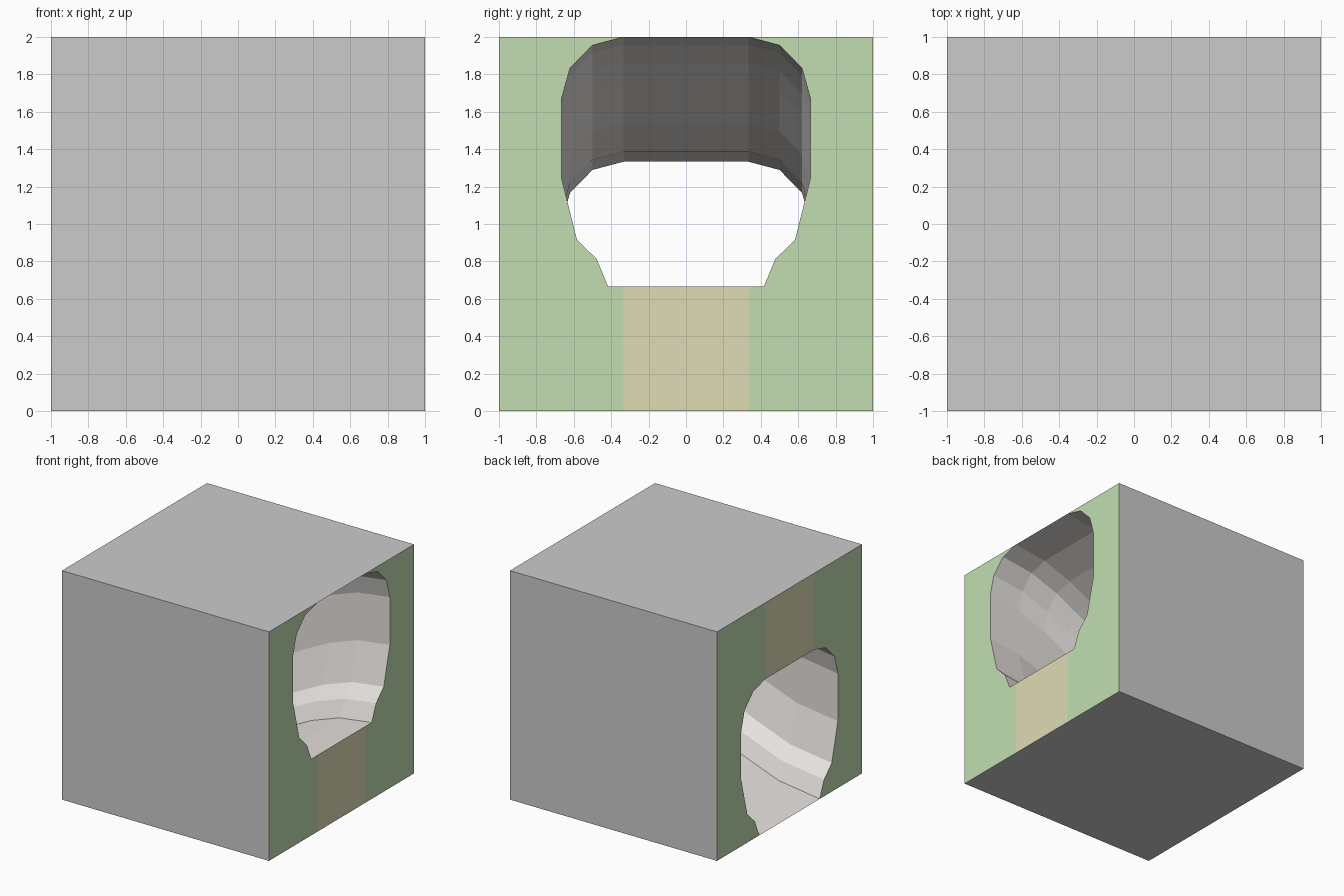
import bpy

if "Cube" in bpy.data.objects:
    bpy.data.objects.remove(bpy.data.objects["Cube"])

T = 2 / 3
# half cross-section of the tunnel, centre floor to centre ceiling (y, z above floor)
HALF = [(1/3, 0), (0.417, 0), (0.477, 0.145), (0.583, 0.25), (2*T - T, 0.583),
        (T, 1.0), (0.62, 1.167), (0.5, 1.289), (1/3, 4/3)]
# gentle S-shaped climb of the tunnel floor (x, z)
PATH = [(-1, 0), (-0.6, 0.055), (-0.2, 0.205), (0.2, 0.42),
        (0.42, 0.53), (0.69, 0.625), (1, T)]


def material(name, colour):
    m = bpy.data.materials.new(name)
    m.diffuse_color = (*colour, 1)
    m.use_nodes = True
    m.node_tree.nodes["Principled BSDF"].inputs["Base Color"].default_value = m.diffuse_color
    return m


def make(name, verts, faces, mat=None):
    me = bpy.data.meshes.new(name)
    me.from_pydata(verts, [], faces)
    me.update()
    ob = bpy.data.objects.new(name, me)
    bpy.context.collection.objects.link(ob)
    if mat:
        me.materials.append(mat)
    return ob


green = material("green_wall", (0.54, 0.73, 0.45))
tan = material("tan_strip", (0.74, 0.70, 0.46))
stone = material("tunnel_lining", (0.80, 0.77, 0.74))

# outer casing: front, back, top and bottom, open at both ends
ring = [(-1, 0), (1, 0), (1, 2), (-1, 2)]
make("casing", [(x, y, z) for x in (-1, 1) for y, z in ring],
     [(i, (i + 1) % 4, (i + 1) % 4 + 4, i + 4)[::-1] for i in range(4)])

# tunnel lining swept along the climb, facing inwards
section = HALF + [(-y, z) for y, z in reversed(HALF)]
n = len(section)
verts = [(x, y, z + h) for x, h in PATH for y, z in section]
faces = []
for s in range(len(PATH) - 1):
    for i in range(n):
        j = (i + 1) % n
        a, b = s * n, (s + 1) * n
        faces.append((a + i, b + i, b + j, a + j))
make("tunnel", verts, faces, stone)

# end walls around the openings, mirrored left and right of the centre strip
for end, (x, h) in (("left", PATH[0]), ("right", PATH[-1])):
    edge = [(y, z + h) for y, z in HALF]
    if end == "right":
        outline = [(1/3, 0), (1, 0), (1, 2)] + edge[::-1]
        low, high = 0, T
    else:
        outline = [(1, 0), (1, 2), (1/3, 2)] + edge[:0:-1]
        low, high = 4/3, 2
    for side in (1, -1):
        pts = [(x, side * y, z) for y, z in outline]
        if side * x < 0:
            pts.reverse()
        make(f"{end}_end_wall_{'back' if side > 0 else 'front'}",
             pts, [tuple(range(len(pts)))], green)
    strip = [(x, -1/3, low), (x, 1/3, low), (x, 1/3, high), (x, -1/3, high)]
    make(f"{end}_end_strip", strip if x > 0 else strip[::-1], [(0, 1, 2, 3)], tan)
